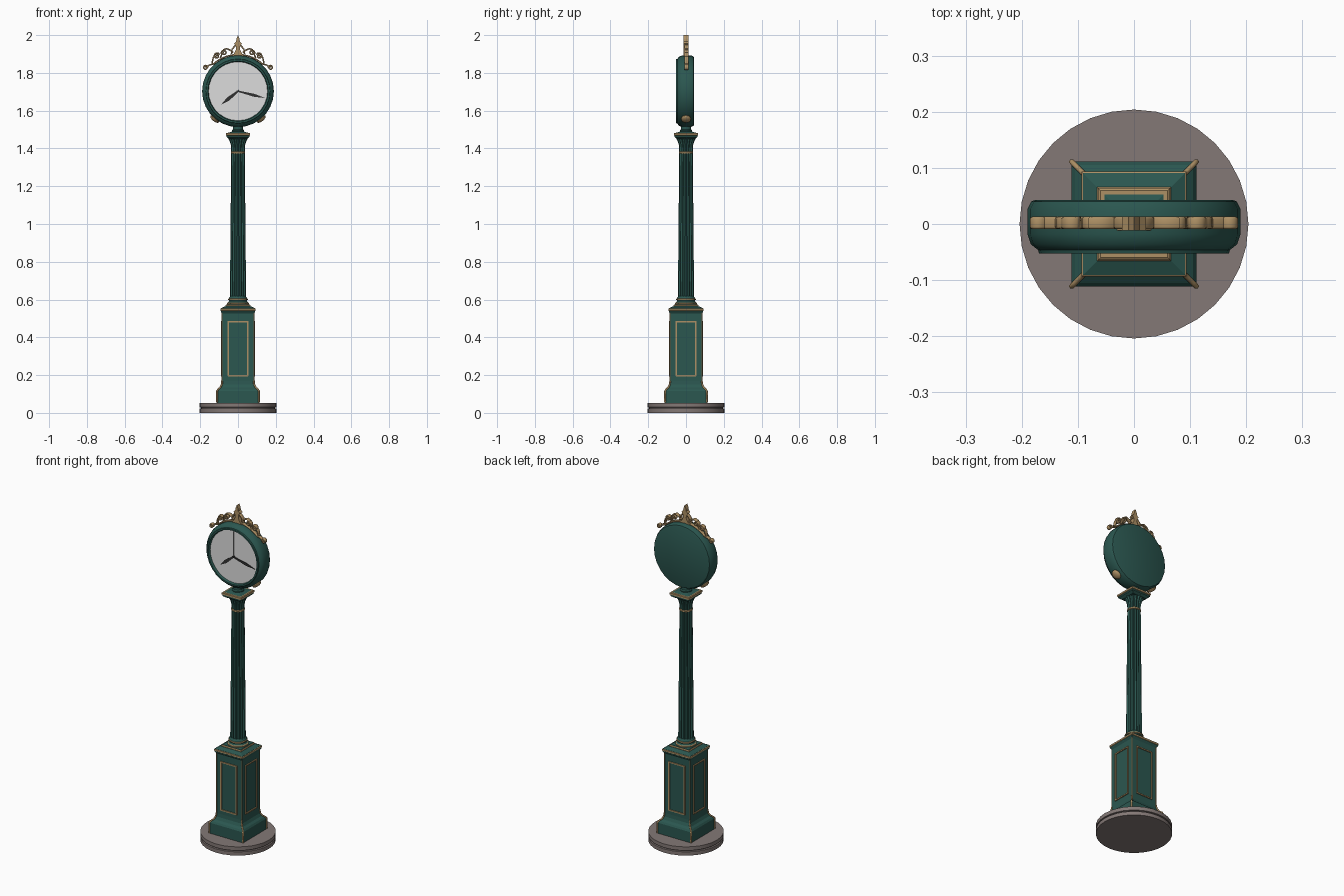
import bpy, bmesh, math
from mathutils import Vector, Matrix

if "Cube" in bpy.data.objects:
    bpy.data.objects.remove(bpy.data.objects["Cube"])

def material(name, rgb):
    m = bpy.data.materials.new(name)
    m.diffuse_color = (*rgb, 1)
    m.use_nodes = True
    m.node_tree.nodes["Principled BSDF"].inputs["Base Color"].default_value = m.diffuse_color
    return m

GREEN = material("dark green paint", (0.024, 0.095, 0.08))
GOLD = material("antique gold", (0.42, 0.28, 0.13))
STONE = material("grey stone", (0.23, 0.19, 0.18))
WHITE = material("clock white", (0.72, 0.72, 0.72))
BLACK = material("hand charcoal", (0.03, 0.03, 0.03))
CZ = 1.703  # clock centre height

def finish(name, bm, mat, smooth=True):
    bmesh.ops.remove_doubles(bm, verts=bm.verts, dist=1e-6)
    bmesh.ops.recalc_face_normals(bm, faces=bm.faces)
    me = bpy.data.meshes.new(name)
    bm.to_mesh(me)
    bm.free()
    me.materials.append(mat)
    ob = bpy.data.objects.new(name, me)
    bpy.context.collection.objects.link(ob)
    if smooth:
        bpy.ops.object.select_all(action='DESELECT')
        ob.select_set(True)
        bpy.context.view_layer.objects.active = ob
        bpy.ops.object.shade_smooth_by_angle(angle=math.radians(35))
    return ob

def rings(name, mat, profile, n=32, flute=0.0, clock=False):
    """Turned shape from (radius, height); n=4 gives square blocks by half-width."""
    bm = bmesh.new()
    k, off = (math.sqrt(2), math.pi / 4) if n == 4 else (1, 0)
    loops = []
    for r, h in profile:
        loop = []
        for i in range(n):
            a = off + 2 * math.pi * i / n
            rr = r * k
            if flute:
                rr -= flute * (0, 0.75, 1, 0.75)[i % 4] * (r / 0.04)
            x, y = rr * math.cos(a), rr * math.sin(a)
            loop.append(bm.verts.new((x, h, CZ + y) if clock else (x, y, h)))
        loops.append(loop)
    for a, b in zip(loops, loops[1:]):
        for i in range(n):
            j = (i + 1) % n
            bm.faces.new((a[i], a[j], b[j], b[i]))
    bm.faces.new(loops[0])
    bm.faces.new(loops[-1])
    return finish(name, bm, mat, n != 4)

def boxes(name, mat, items):
    """items: (centre, size, z-rotation)"""
    bm = bmesh.new()
    for c, s, rot in items:
        m = Matrix.Rotation(rot, 4, 'Z') @ Matrix.Translation(c) @ Matrix.Diagonal((*s, 1))
        bmesh.ops.create_cube(bm, size=1, matrix=m)
    return finish(name, bm, mat, False)

def plate(name, mat, pts, y0, y1):
    """Flat outline in x, z extruded from y0 to y1."""
    bm = bmesh.new()
    f = bm.faces.new([bm.verts.new((x, y0, z)) for x, z in pts])
    g = bmesh.ops.extrude_face_region(bm, geom=[f])
    for v in g['geom']:
        if isinstance(v, bmesh.types.BMVert):
            v.co.y = y1
    return finish(name, bm, mat, False)

def sweep(name, mat, paths, bevel, extrude=0.0, flat=False):
    """Tube or ribbon along paths; flat paths are (x, z) pairs."""
    cu = bpy.data.curves.new(name, 'CURVE')
    cu.dimensions = '2D' if flat else '3D'
    if flat:
        cu.fill_mode = 'NONE'
        cu.dimensions = '3D'
    cu.bevel_depth, cu.extrude, cu.bevel_resolution = bevel, extrude, 1
    cu.use_fill_caps = True
    for p in paths:
        s = cu.splines.new('POLY')
        s.points.add(len(p) - 1)
        for q, c in zip(s.points, p):
            q.co = (c[0], c[1], 0 if flat else c[2], 1)
    cu.materials.append(mat)
    ob = bpy.data.objects.new(name, cu)
    bpy.context.collection.objects.link(ob)
    if flat:
        ob.rotation_euler.x = math.pi / 2
        ob.location.y = 0.002
    bpy.ops.object.select_all(action='DESELECT')
    ob.select_set(True)
    bpy.context.view_layer.objects.active = ob
    bpy.ops.object.convert(target='MESH')
    return ob

# Stone base
rings("stone_base", STONE, [(0.204, 0), (0.204, 0.022), (0.196, 0.024),
                            (0.196, 0.028), (0.204, 0.03), (0.204, 0.052)], 32)

# Square pedestal with flared plinth and stepped roof
rings("pedestal", GREEN, [(0.111, 0.05), (0.111, 0.115), (0.105, 0.125), (0.094, 0.134),
                          (0.086, 0.15), (0.084, 0.17), (0.084, 0.525), (0.091, 0.536),
                          (0.091, 0.554), (0.064, 0.566), (0.06, 0.575), (0.03, 0.58)], 4)
rings("pedestal_cap_trim", GOLD, [(0.091, 0.54), (0.0935, 0.542), (0.0935, 0.551), (0.091, 0.553)], 4)
rings("pedestal_step_trim", GOLD, [(0.065, 0.563), (0.066, 0.568), (0.063, 0.573)], 4)
corner = [(0.111, 0.055), (0.111, 0.115), (0.105, 0.125), (0.094, 0.134), (0.086, 0.15), (0.084, 0.17)]
signs = [(1, 1), (1, -1), (-1, 1), (-1, -1)]
sweep("plinth_corner_trim", GOLD, [[(sx * r, sy * r, z) for r, z in corner] for sx, sy in signs], 0.005)
sweep("pedestal_corner_trim", GOLD, [[(sx * 0.084, sy * 0.084, z) for z in (0.17, 0.53)]
                                     for sx, sy in signs], 0.003)

# Gold panel frames on the four sides
bars = []
for k in range(4):
    a = k * math.pi / 2
    bars += [((s * 0.051, -0.085, 0.34), (0.007, 0.01, 0.292), a) for s in (-1, 1)]
    bars += [((0, -0.085, z), (0.107, 0.0098, 0.007), a) for z in (0.197, 0.483)]
boxes("panel_frames", GOLD, bars)

# Column foot, fluted shaft, neck ring
rings("column_foot", GREEN, [(0.052, 0.57), (0.056, 0.58), (0.05, 0.588), (0.046, 0.592),
                             (0.05, 0.6), (0.046, 0.612), (0.04, 0.618)], 32)
rings("column_foot_lower_ring", GOLD, [(0.05, 0.573), (0.058, 0.576), (0.058, 0.582), (0.05, 0.586)], 32)
rings("column_foot_upper_ring", GOLD, [(0.045, 0.595), (0.052, 0.598), (0.052, 0.603), (0.045, 0.607)], 32)
rings("fluted_shaft", GREEN, [(0.043, 0.6), (0.042, 0.7), (0.036, 1.38), (0.036, 1.4), (0.038, 1.42),
                              (0.045, 1.44), (0.055, 1.458)], 64, flute=0.006)
rings("neck_ring", GOLD, [(0.034, 1.372), (0.037, 1.374), (0.037, 1.382), (0.034, 1.384)], 32)

# Square capital and clock stem
rings("capital", GREEN, [(0.046, 1.45), (0.06, 1.46), (0.06, 1.481), (0.028, 1.49)], 4)
rings("capital_trim", GOLD, [(0.06, 1.468), (0.064, 1.47), (0.064, 1.48), (0.06, 1.483)], 4)
rings("clock_stem", GREEN, [(0.033, 1.483), (0.033, 1.495), (0.027, 1.5), (0.027, 1.535)], 24)

# Clock drum, dial
rings("clock_case", GREEN, [(0.176, 0.043), (0.183, 0.04), (0.19, 0.026), (0.19, -0.018), (0.184, -0.036),
                            (0.174, -0.044), (0.171, -0.046), (0.169, -0.053), (0.16, -0.053),
                            (0.155, -0.036)], 28, clock=True)
rings("dial", WHITE, [(0.156, -0.036), (0.156, -0.039)], 28, clock=True)

# Hands: tapered blades from the centre
def hand(name, dx, dz, w, y):
    d = Vector((dx, dz))
    u = d.normalized()
    p = Vector((-u.y, u.x)) * w
    c = Vector((0, CZ))
    pts = [c - u * 0.008 + p * 0.4, c + d * 0.6 + p, c + d, c + d * 0.6 - p, c - u * 0.008 - p * 0.4]
    plate(name, BLACK, pts, y, y - 0.003)

hand("hour_hand", -0.088, -0.07, 0.010, -0.040)
hand("minute_hand", 0.143, -0.036, 0.008, -0.043)
hand("second_hand", 0, 0.15, 0.001, -0.0395)

# Round gold bosses on the lower rim
for s, side in ((-1, "left"), (1, "right")):
    bm = bmesh.new()
    m = (Matrix.Translation((s * 0.123, 0, CZ - 0.147)) @ Matrix.Rotation(s * math.radians(-40), 4, 'Y')
         @ Matrix.Diagonal((0.028, 0.026, 0.013, 1)))
    bmesh.ops.create_uvsphere(bm, u_segments=16, v_segments=8, radius=1, matrix=m)
    finish(side + "_rim_boss", bm, GOLD)

# Scrollwork crest: rim band plus spirals, mirrored left and right
def polar(deg, r):
    a = math.radians(deg)
    return (r * math.cos(a), CZ + r * math.sin(a))

def spiral(deg, r, size, start, turns):
    cx, cz = polar(deg, r)
    out = []
    for i in range(17):
        t = i / 16
        a = math.radians(start) + turns * 2 * math.pi * t
        q = size * (1 - 0.75 * t)
        out.append((cx + q * math.cos(a), cz + q * math.sin(a)))
    return out

half = [[polar(a, 0.194 + 0.012 * (a < 45)) for a in range(36, 91, 6)],
        spiral(36, 0.212, 0.013, 150, -1.3),
        [polar(47, 0.2), polar(50, 0.21), polar(54, 0.222)] + spiral(59, 0.218, 0.017, 150, -1.3),
        [polar(62, 0.2), polar(66, 0.212)] + spiral(70, 0.216, 0.015, 0, 1.3),
        [polar(70, 0.232), polar(75, 0.234), polar(79, 0.222), polar(83, 0.206)],
        [polar(80, 0.2), polar(82, 0.225), polar(86, 0.24), polar(90, 0.25)]]
paths = half + [[(-x, z) for x, z in p] for p in half]
sweep("crest_scrolls", GOLD, paths, 0.004, 0.007, flat=True)

# Spear finial
outline = [(0.03, 1.89), (0.018, 1.908), (0.010, 1.925), (0.012, 1.945), (0.021, 1.955),
           (0.010, 1.966), (0.008, 1.98)]
plate("spear_finial", GOLD, outline + [(0, 2.0)] + [(-x, z) for x, z in reversed(outline)], -0.012, 0.013)
